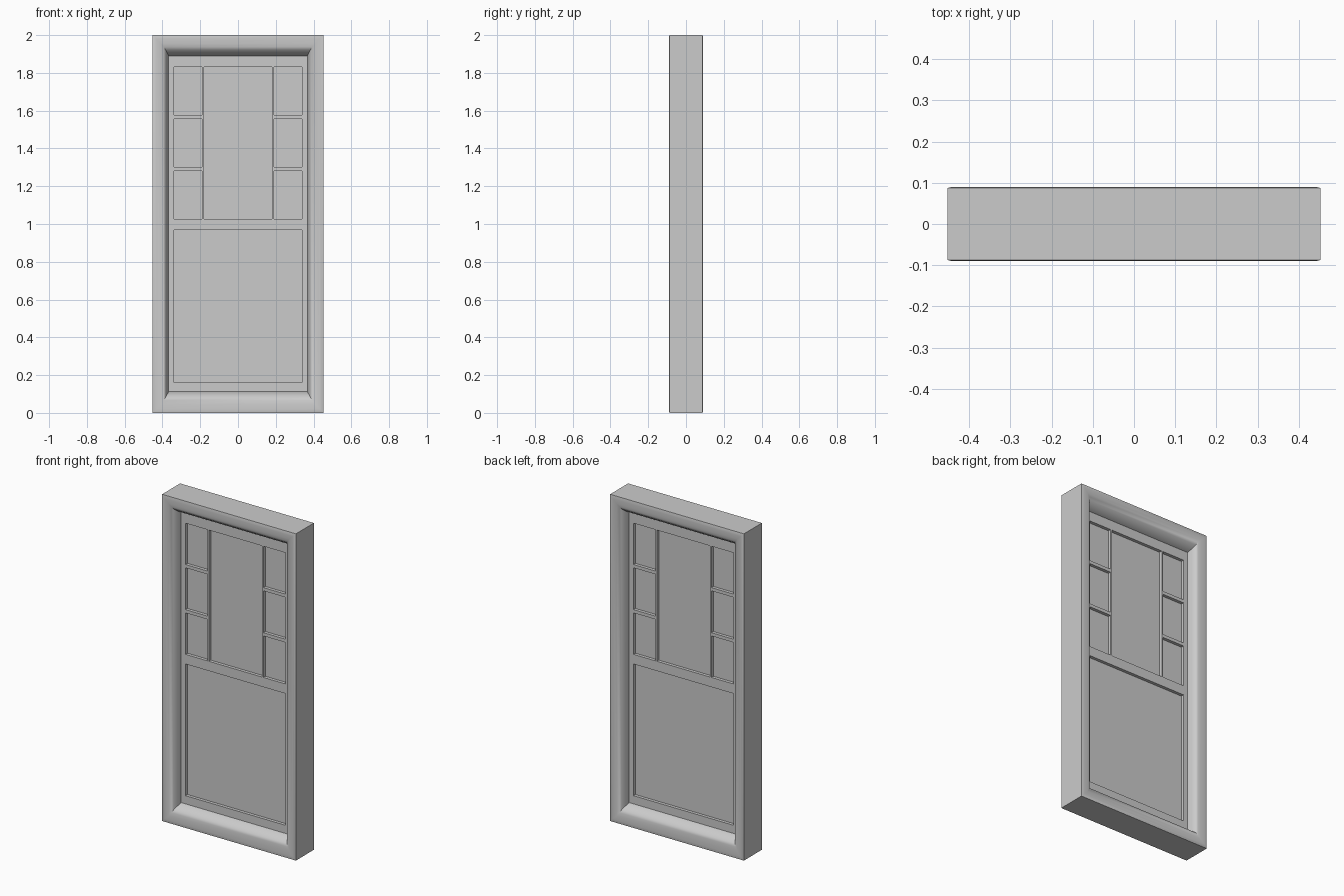
import bpy, bmesh, math

if "Cube" in bpy.data.objects:
    bpy.data.objects.remove(bpy.data.objects["Cube"])

HALF_W, HEIGHT = 0.453, 2.0
SASH_Y, PANE_Y = 0.025, 0.006


def add_mesh(name, bm):
    bmesh.ops.recalc_face_normals(bm, faces=bm.faces)
    me = bpy.data.meshes.new(name)
    bm.to_mesh(me)
    bm.free()
    ob = bpy.data.objects.new(name, me)
    bpy.context.collection.objects.link(ob)
    return ob


def bar(name, x0, x1, z0, z1, half_y):
    bm = bmesh.new()
    bmesh.ops.create_cube(bm, size=1)
    for v in bm.verts:
        v.co = (x0 + (v.co.x + .5) * (x1 - x0), v.co.y * 2 * half_y,
                z0 + (v.co.z + .5) * (z1 - z0))
    return add_mesh(name, bm)


# Outer frame: mitred rounded casing, profile = (side, bottom, top inset, depth)
front = [(0, 0, 0, .087), (.008, .008, .008, .0895), (.02, .02, .02, .09),
         (.045, .045, .045, .088), (.06, .066, .062, .083),
         (.069, .082, .077, .074), (.078, .098, .095, .052),
         (.087, .114, .113, SASH_Y - .004)]
profile = [(s, b, t, -y) for s, b, t, y in front] + [p for p in reversed(front)]
bm = bmesh.new()
loops = []
for s, b, t, y in profile:
    x = HALF_W - s
    loops.append([bm.verts.new((px, y, pz)) for px, pz in
                  ((-x, b), (x, b), (x, HEIGHT - t), (-x, HEIGHT - t))])
n = len(loops)
for i in range(n):
    for j in range(4):
        a, c, k = loops[i], loops[(i + 1) % n], (j + 1) % 4
        bm.faces.new((a[j], a[k], c[k], c[j]))
frame = add_mesh("window_frame", bm)
bpy.context.view_layer.objects.active = frame
frame.select_set(True)
bpy.ops.object.shade_smooth_by_angle(angle=math.radians(35))

# Sash rails and stiles
X_OUT, X_IN = .37, .338
for name, z0, z1 in (("bottom_rail", .108, .162), ("meeting_rail", .968, 1.027),
                     ("top_rail", 1.83, 1.892)):
    bar(name, -X_IN, X_IN, z0, z1, SASH_Y)
for side, s in (("left", -1), ("right", 1)):
    xs = sorted((s * X_IN, s * X_OUT))
    bar(side + "_stile", *xs, .108, 1.892, SASH_Y)
    # Glazing bars
    bar(side + "_upright_bar", *sorted((s * .18, s * .19)), 1.027, 1.83, SASH_Y)
    for z in (1.291, 1.567):
        bar(side + "_cross_bar", *sorted((s * .19, s * X_IN)), z - .01, z + .01, SASH_Y)

# Glass
bar("lower_pane", -X_IN, X_IN, .162, .968, PANE_Y)
bar("upper_pane", -X_IN, X_IN, 1.027, 1.83, PANE_Y)
